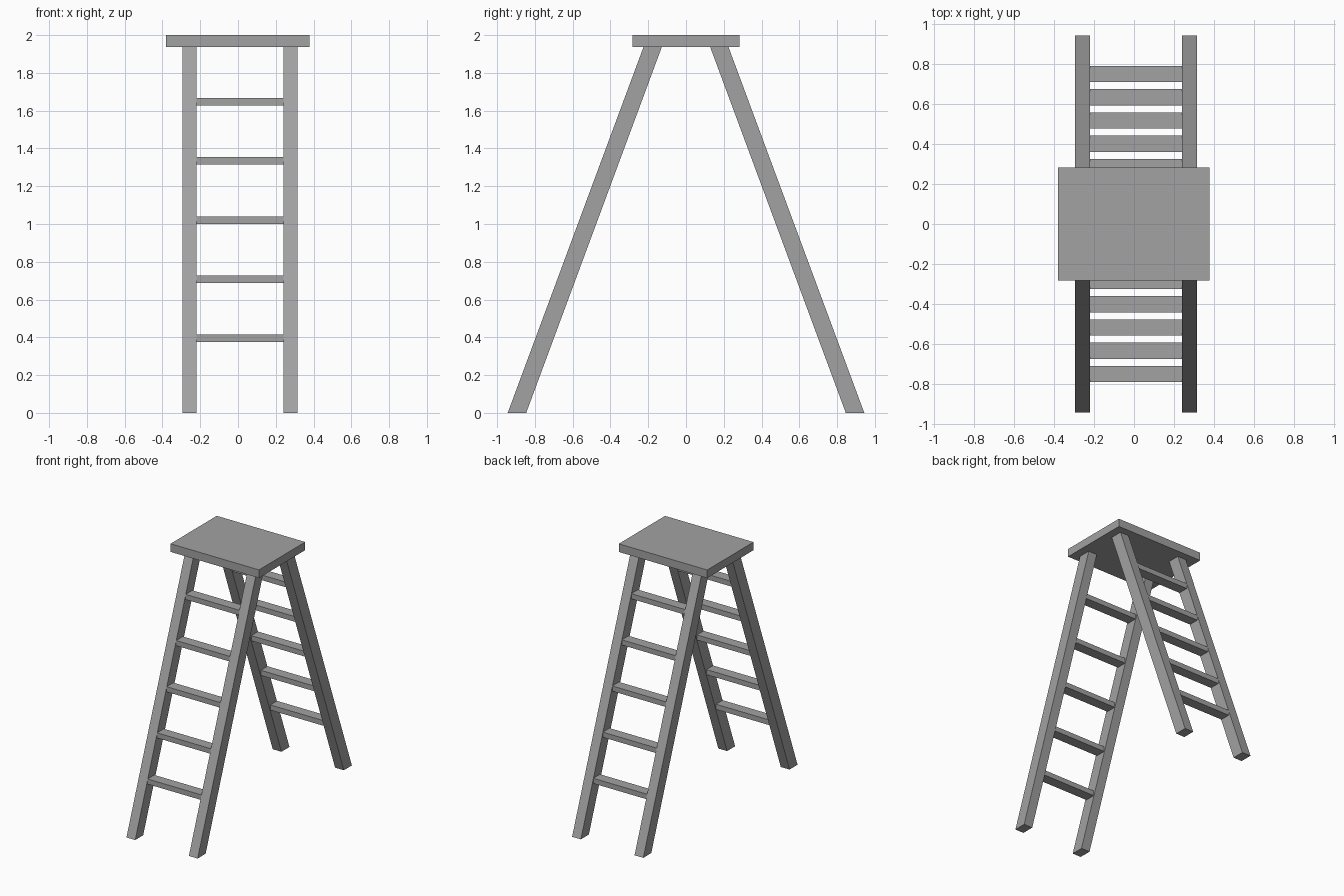
import bpy
import bmesh

if "Cube" in bpy.data.objects:
    bpy.data.objects.remove(bpy.data.objects["Cube"], do_unlink=True)

grey = bpy.data.materials.new("plain grey")
grey.use_nodes = True
grey.diffuse_color = (0.36, 0.36, 0.36, 1)
grey.node_tree.nodes["Principled BSDF"].inputs["Base Color"].default_value = (0.36, 0.36, 0.36, 1)


def beam(name, x, bottom_y, top_y, z):
    """Box over ranges x and z, with its own y range at each end."""
    bm = bmesh.new()
    bmesh.ops.create_cube(bm, size=1)
    for v in bm.verts:
        ys = top_y if v.co.z > 0 else bottom_y
        v.co = (x[v.co.x > 0], ys[v.co.y > 0], z[v.co.z > 0])
    mesh = bpy.data.meshes.new(name)
    bm.to_mesh(mesh)
    bm.free()
    mesh.materials.append(grey)
    obj = bpy.data.objects.new(name, mesh)
    bpy.context.collection.objects.link(obj)


# Platform
TOP_Z = 1.937
beam("platform", (-0.38, 0.378), (-0.283, 0.283), (-0.283, 0.283), (TOP_Z, 2))

# Splayed legs and flat rungs on both sides
LEGS = {"right": (-0.295, -0.22), "left": (0.24, 0.315)}
for side, s in (("front", -1), ("back", 1)):
    for hand, x in LEGS.items():
        foot = sorted((s * 0.944, s * 0.846))
        head = sorted((s * 0.225, s * 0.128))
        beam(f"{side}_{hand}_leg", x, foot, head, (0, TOP_Z))
    for i in range(5):
        z = 0.375 + 0.313 * i
        centre = 0.751 - 0.1165 * i
        y = sorted((s * (centre - 0.041), s * (centre + 0.041)))
        beam(f"{side}_rung_{i + 1}", (-0.22, 0.24), y, y, (z, z + 0.04))
